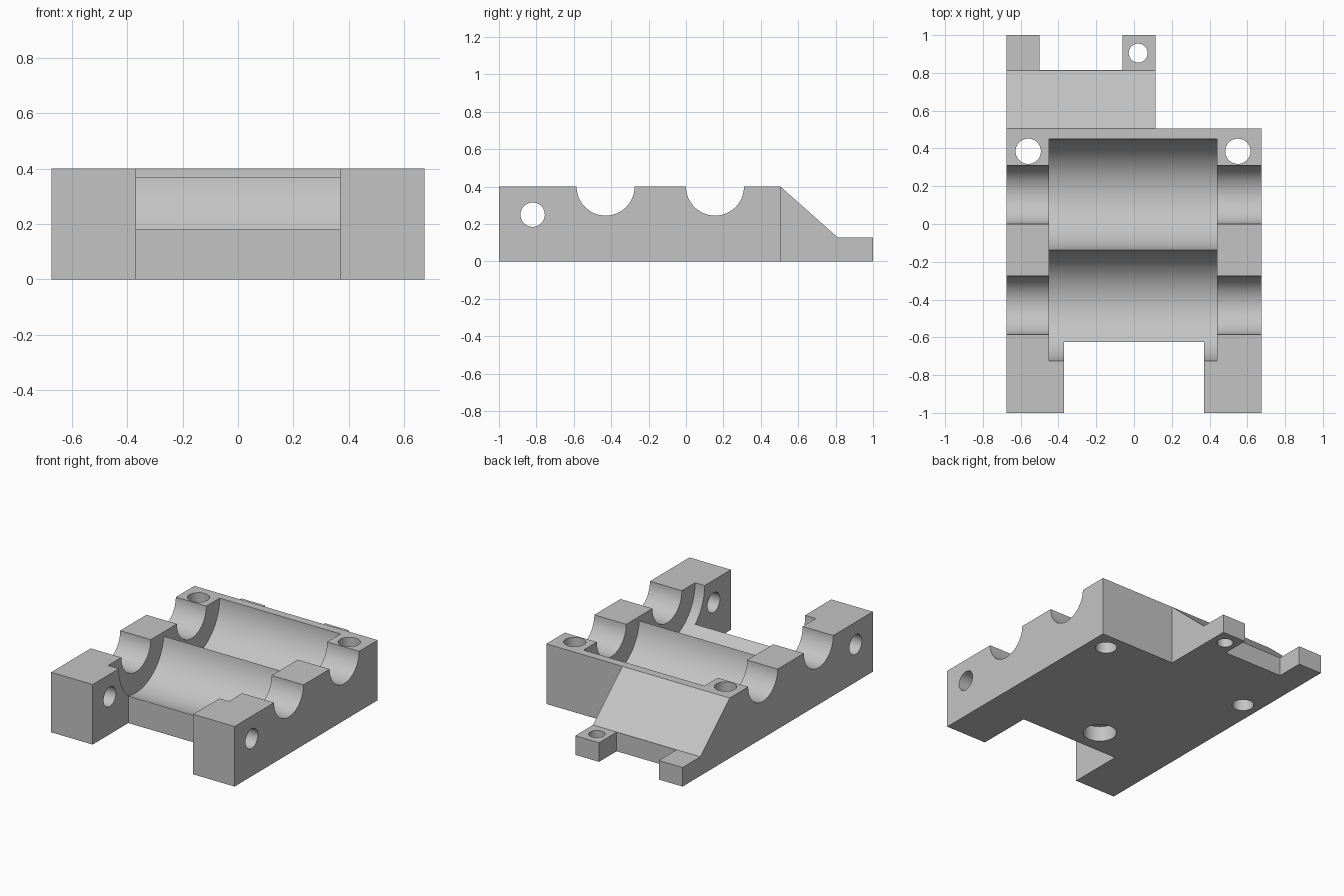
import bpy, bmesh, math
from mathutils import Matrix

cube = bpy.data.objects.get("Cube")
if cube:
    bpy.data.objects.remove(cube, do_unlink=True)

metal = bpy.data.materials.new("plain grey")
metal.use_nodes = True
GREY = (0.55, 0.55, 0.55, 1)
metal.diffuse_color = GREY
metal.node_tree.nodes["Principled BSDF"].inputs["Base Color"].default_value = GREY


def make(name, bm):
    bmesh.ops.recalc_face_normals(bm, faces=bm.faces)
    mesh = bpy.data.meshes.new(name)
    bm.to_mesh(mesh)
    bm.free()
    mesh.materials.append(metal)
    obj = bpy.data.objects.new(name, mesh)
    bpy.context.collection.objects.link(obj)
    return obj


def prism(name, x0, x1, profile):
    """Extrude a (y, z) profile along x."""
    bm = bmesh.new()
    face = bm.faces.new([bm.verts.new((x0, y, z)) for y, z in profile])
    moved = bmesh.ops.extrude_face_region(bm, geom=[face])["geom"]
    verts = [v for v in moved if isinstance(v, bmesh.types.BMVert)]
    bmesh.ops.translate(bm, verts=verts, vec=(x1 - x0, 0, 0))
    return make(name, bm)


def box(name, x0, x1, y0, y1, z0, z1):
    return prism(name, x0, x1, [(y0, z0), (y1, z0), (y1, z1), (y0, z1)])


def cylinder(name, centre, radius, length, axis="Z", segments=96):
    bm = bmesh.new()
    turn = Matrix.Rotation(math.pi / 2, 4, "Y") if axis == "X" else Matrix()
    bmesh.ops.create_cone(bm, cap_ends=True, segments=segments, radius1=radius,
                          radius2=radius, depth=length,
                          matrix=Matrix.Translation(centre) @ turn)
    return make(name, bm)


def cut(target, cutters):
    bpy.context.view_layer.objects.active = target
    for cutter in cutters:
        mod = target.modifiers.new("cut", "BOOLEAN")
        mod.operation, mod.solver, mod.object = "DIFFERENCE", "EXACT", cutter
        bpy.ops.object.modifier_apply(modifier=mod.name)
        bpy.data.objects.remove(cutter, do_unlink=True)


W, H, BACK = 0.675, 0.4, 0.505

# Main block with its front opening
block = box("bearing_block", -W, W, -1, BACK, 0, H)
cutters = [box("front_opening", -0.37, 0.37, -1.1, -0.625, -0.1, 0.5)]

# Two wide troughs, each with a narrower shaft groove running through both ends
for y in (-0.43, 0.155):
    cutters.append(cylinder("trough", (-0.005, y, H), 0.294, 0.89, "X", 128))
    cutters.append(cylinder("shaft_groove", (0, y, H), 0.155, 1.6, "X"))

# Cross pin hole, vertical bolt holes and the blind underside recess
cutters.append(cylinder("pin_hole", (0, -0.82, 0.25), 0.065, 1.6, "X", 64))
for x in (-0.56, 0.55):
    cutters.append(cylinder("bolt_hole", (x, 0.385, 0.2), 0.067, 1, "Z", 64))
cutters.append(cylinder("underside_recess", (-0.1, -0.45, 0), 0.103, 0.206))
cut(block, cutters)

# Rear foot plate with two tabs, one of them drilled
foot = box("rear_foot", -W, 0.115, BACK, 1, 0, 0.127)
cut(foot, [box("tab_gap", -0.5, -0.06, 0.815, 1.1, -0.1, 0.3),
           cylinder("tab_hole", (0.022, 0.905, 0), 0.05, 1, "Z", 64)])

# Sloping rib between the block and the foot
ramp = prism("rear_ramp", -W, 0.115, [(BACK, 0.127), (0.813, 0.127), (BACK, H)])

# Smooth bores, sharp edges
bpy.ops.object.select_all(action="DESELECT")
for obj in (block, foot, ramp):
    obj.select_set(True)
bpy.context.view_layer.objects.active = block
bpy.ops.object.shade_smooth_by_angle(angle=math.radians(25))
